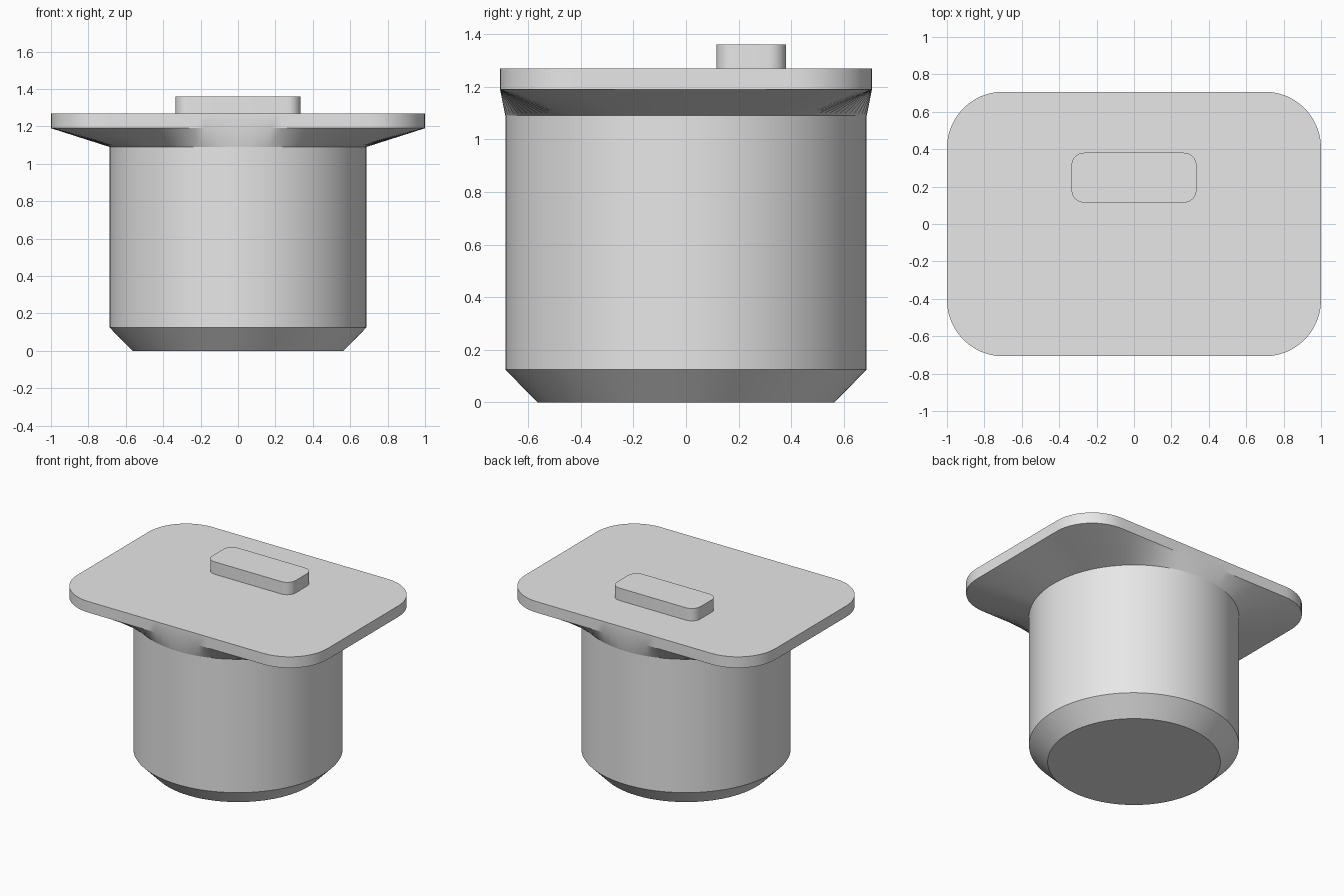
import bpy
import math
from mathutils import Vector

cube = bpy.data.objects.get("Cube")
if cube:
    bpy.data.objects.remove(cube, do_unlink=True)

grey = bpy.data.materials.new("light_grey")
grey.use_nodes = True
colour = (0.8, 0.8, 0.8, 1)
grey.diffuse_color = colour
grey.node_tree.nodes["Principled BSDF"].inputs["Base Color"].default_value = colour


def rounded_rect(half_x, half_y, radius, arc=12, straight=24):
    """Outline of a rounded rectangle, with its straight sides subdivided."""
    points = []
    for i, (sx, sy) in enumerate([(1, 1), (-1, 1), (-1, -1), (1, -1)]):
        centre = Vector((sx * (half_x - radius), sy * (half_y - radius)))
        for k in range(arc + 1):
            a = (i + k / arc) * math.pi / 2
            points.append(centre + radius * Vector((math.cos(a), math.sin(a))))
    outline = []
    for i, p in enumerate(points):
        q = points[(i + 1) % len(points)]
        steps = straight if i % (arc + 1) == arc else 1
        outline += [p.lerp(q, k / steps) for k in range(steps)]
    return outline


def loft(name, rings, cap_bottom=True, cap_top=True):
    """Join outlines, each given with its height, from the bottom up."""
    n = len(rings[0][0])
    verts = [(p.x, p.y, z) for outline, z in rings for p in outline]
    faces = [(r * n + i, r * n + (i + 1) % n, (r + 1) * n + (i + 1) % n, (r + 1) * n + i)
             for r in range(len(rings) - 1) for i in range(n)]
    if cap_bottom:
        faces.append(tuple(reversed(range(n))))
    if cap_top:
        faces.append(tuple(range(len(verts) - n, len(verts))))
    mesh = bpy.data.meshes.new(name)
    mesh.from_pydata(verts, [], faces)
    mesh.materials.append(grey)
    obj = bpy.data.objects.new(name, mesh)
    bpy.context.collection.objects.link(obj)
    bpy.ops.object.select_all(action='DESELECT')
    obj.select_set(True)
    bpy.context.view_layer.objects.active = obj
    bpy.ops.object.shade_smooth_by_angle(angle=math.radians(25))
    return obj


plate = rounded_rect(1.0, 0.707, 0.3)
base = [p.normalized() * 0.565 for p in plate]
wall = [p.normalized() * 0.687 for p in plate]

# Round body with a chamfered foot
loft("body", [(base, 0), (wall, 0.125), (wall, 1.09)], cap_top=False)

# Flared collar from the round body to the rounded rectangular plate
loft("top_plate", [(wall, 1.09), (plate, 1.19), (plate, 1.27)], cap_bottom=False)

# Raised block towards the back of the plate
block = [p + Vector((0, 0.248)) for p in rounded_rect(0.334, 0.133, 0.067, 8, 1)]
loft("raised_block", [(block, 1.27), (block, 1.36)], cap_bottom=False)
